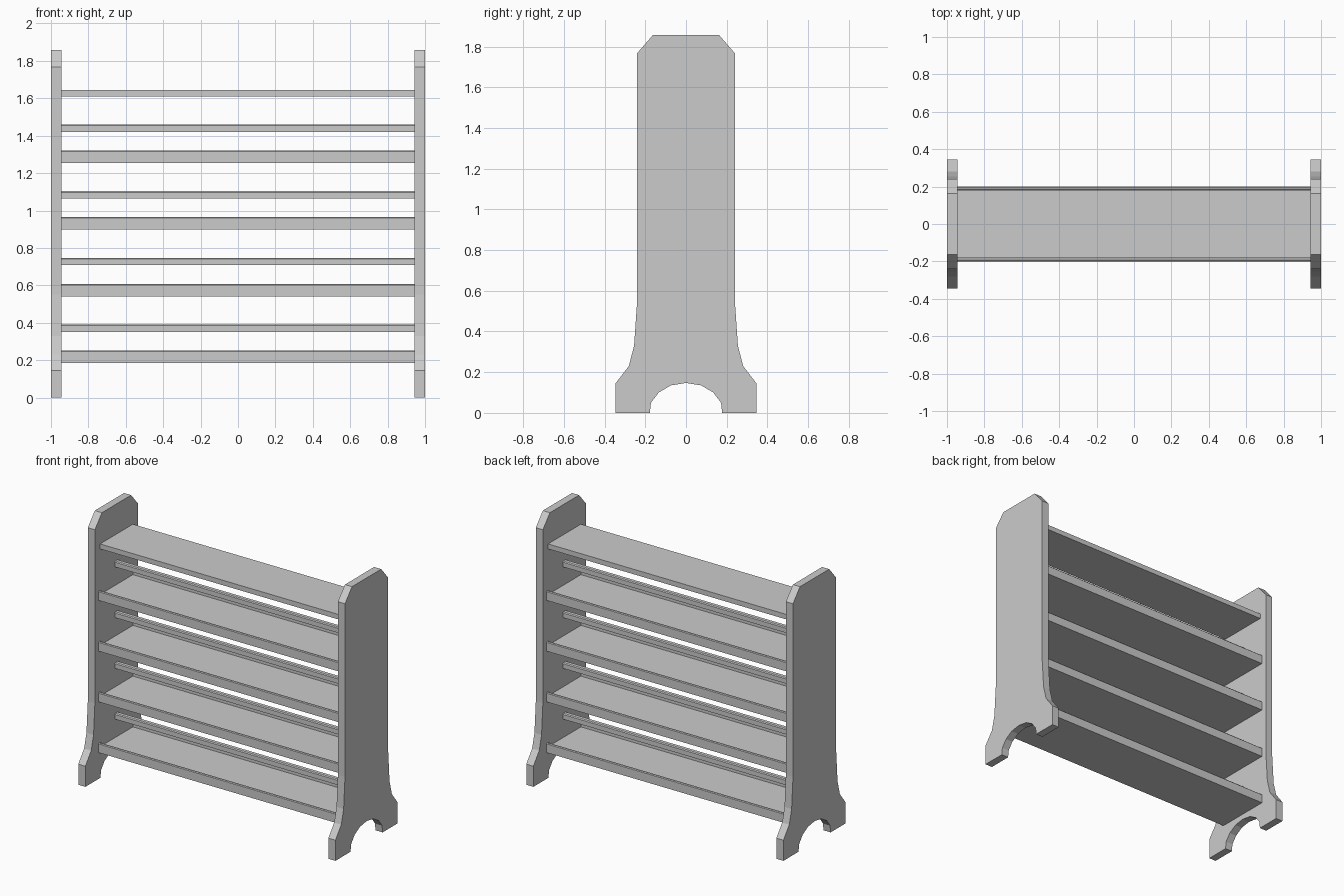
import bpy, bmesh

if "Cube" in bpy.data.objects:
    bpy.data.objects.remove(bpy.data.objects["Cube"])

X_IN, X_OUT = 0.945, 1.0      # inner and outer faces of the side panels


def extrude_profile(name, profile, x0, x1):
    """Extrude a (y, z) outline along x into a closed solid."""
    bm = bmesh.new()
    face = bm.faces.new([bm.verts.new((x0, y, z)) for y, z in profile])
    ret = bmesh.ops.extrude_face_region(bm, geom=[face])
    verts = [v for v in ret["geom"] if isinstance(v, bmesh.types.BMVert)]
    bmesh.ops.translate(bm, verts=verts, vec=(x1 - x0, 0, 0))
    bmesh.ops.recalc_face_normals(bm, faces=bm.faces)
    mesh = bpy.data.meshes.new(name)
    bm.to_mesh(mesh)
    bm.free()
    obj = bpy.data.objects.new(name, mesh)
    bpy.context.collection.objects.link(obj)
    return obj


def board(name, y0, y1, z0, z1, c=0.0):
    """Board spanning between the panels, with optional chamfered top edges."""
    if c:
        pts = [(y0, z0), (y1, z0), (y1, z1 - c), (y1 - c, z1), (y0 + c, z1), (y0, z1 - c)]
    else:
        pts = [(y0, z0), (y1, z0), (y1, z1), (y0, z1)]
    return extrude_profile(name, pts, -X_IN, X_IN)


# Side panels: clipped top corners, flared feet, arched cut-out
outer = [(0.162, 1.857), (0.24, 1.767), (0.24, 0.55), (0.255, 0.33),
         (0.281, 0.23), (0.346, 0.145), (0.346, 0)]
arch = [(0.178, 0), (0.172, 0.05), (0.134, 0.10), (0.075, 0.135)]
half = outer + arch
outline = half + [(0, 0.147)] + [(-y, z) for y, z in reversed(half)]
extrude_profile("left_side_panel", outline, -X_OUT, -X_IN)
extrude_profile("right_side_panel", outline, X_IN, X_OUT)

# Plain top shelf
board("top_shelf", -0.182, 0.182, 1.61, 1.645)

# Lower tiers: shelf with a lip on both long edges and a central divider rail
for i in range(4):
    z = 0.185 + i * 0.3567
    board(f"shelf_{i + 1}", -0.182, 0.182, z, z + 0.035)
    board(f"front_lip_{i + 1}", -0.2, -0.182, z, z + 0.066, 0.005)
    board(f"back_lip_{i + 1}", 0.182, 0.2, z, z + 0.066, 0.005)
    board(f"divider_rail_{i + 1}", -0.018, 0.018, z + 0.166, z + 0.205, 0.006)
